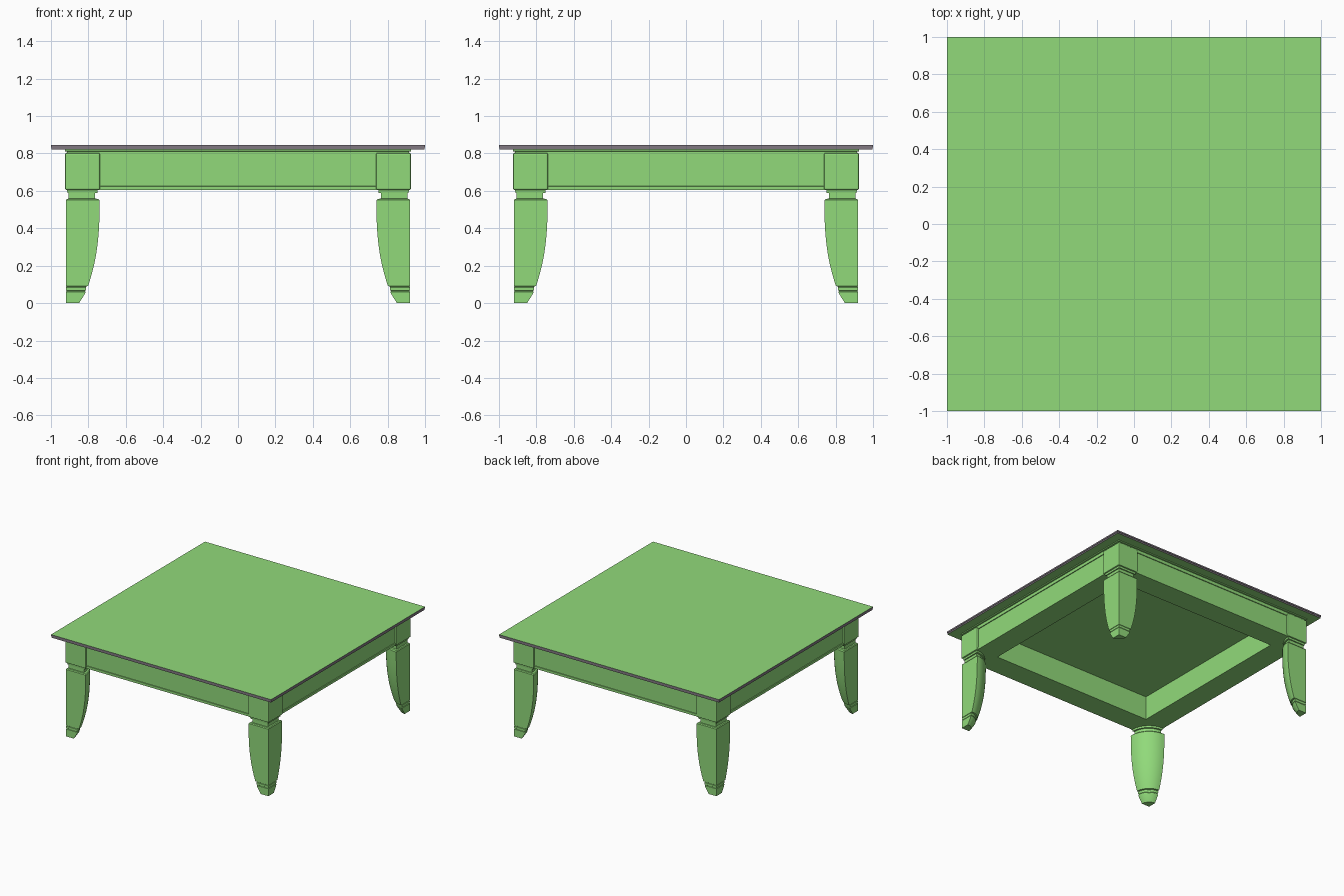
import bpy, bmesh, math
from mathutils import Matrix, Vector

cube = bpy.data.objects.get("Cube")
if cube:
    bpy.data.objects.remove(cube, do_unlink=True)


def material(name, colour):
    m = bpy.data.materials.new(name)
    m.use_nodes = True
    m.diffuse_color = colour
    m.node_tree.nodes["Principled BSDF"].inputs["Base Color"].default_value = colour
    return m


GREEN = material("leaf green paint", (0.283, 0.70, 0.195, 1))
RIM = material("mauve grey edging", (0.22, 0.19, 0.22, 1))


def finish(bm, name, turn=0, smooth=False):
    """Turn the part about the table centre and make it an object."""
    bm.transform(Matrix.Rotation(turn * math.pi / 2, 4, "Z"))
    bmesh.ops.recalc_face_normals(bm, faces=bm.faces)
    mesh = bpy.data.meshes.new(name)
    bm.to_mesh(mesh)
    bm.free()
    ob = bpy.data.objects.new(name, mesh)
    bpy.context.scene.collection.objects.link(ob)
    mesh.materials.append(GREEN)
    if smooth:
        bpy.ops.object.select_all(action="DESELECT")
        ob.select_set(True)
        bpy.context.view_layer.objects.active = ob
        bpy.ops.object.shade_smooth_by_angle(angle=math.radians(30))
    return ob


def box(lo, hi):
    bm = bmesh.new()
    lo, hi = Vector(lo), Vector(hi)
    bmesh.ops.create_cube(bm, size=1)
    for v in bm.verts:
        v.co = (lo + hi) / 2 + Vector(c * s for c, s in zip(v.co, hi - lo))
    return bm


def panel(bm, direction, margin, depth):
    """Recess the face looking in a direction inside a flat border."""
    bm.normal_update()
    face = max(bm.faces, key=lambda f: f.normal.dot(Vector(direction)))
    bmesh.ops.inset_region(bm, faces=[face], thickness=margin)
    bmesh.ops.inset_region(bm, faces=[face], thickness=0.001, depth=depth)


def loft(rings):
    """Skin a stack of equal rings and cap both ends."""
    bm = bmesh.new()
    rows = [[bm.verts.new(p) for p in ring] for ring in rings]
    n = len(rows[0])
    for a, b in zip(rows, rows[1:]):
        for i in range(n):
            j = (i + 1) % n
            bm.faces.new((a[i], a[j], b[j], b[i]))
    bm.faces.new(rows[0])
    bm.faces.new(rows[-1])
    return bm


def square(half, z):
    return [(x * half, y * half, z) for x, y in ((-1, -1), (1, -1), (1, 1), (-1, 1))]


def leg_section(z, outer, inner, steps=12):
    """Square outer corner with a quarter round towards the table centre."""
    w = outer - inner
    ring = [(outer, outer, z)]
    for i in range(steps + 1):
        a = math.pi / 2 * i / steps
        ring.append((outer - w * math.cos(a), outer - w * math.sin(a), z))
    return ring


# Table top with a grey edging that has one fine step
top = finish(loft([square(0.998, 0.82), square(0.998, 0.832),
                   square(1, 0.833), square(1, 0.845)]), "table_top")
top.data.materials.append(RIM)
for p in top.data.polygons:
    if abs(p.normal.z) < 0.99:
        p.material_index = 1

# Stepped moulding under the top
finish(loft([square(0.915, 0.80), square(0.915, 0.81),
             square(0.925, 0.812), square(0.925, 0.82)]), "top_moulding")

# Apron rails with recessed panels
for k, side in enumerate(("front", "left", "back", "right")):
    rail = box((-0.76, -0.916, 0.605), (0.76, -0.73, 0.804))
    panel(rail, (0, -1, 0), 0.028, -0.006)
    finish(rail, side + "_apron", k)

# Leg profile: height, outer position, inner position
foot = [(0, 0.92, 0.85), (0.05, 0.92, 0.818), (0.06, 0.92, 0.815),
        (0.062, 0.917, 0.818), (0.066, 0.917, 0.818), (0.068, 0.92, 0.814),
        (0.084, 0.92, 0.811), (0.086, 0.917, 0.814), (0.089, 0.917, 0.814)]
shaft = [(0.091 + 0.459 * t, 0.92, 0.802 - 0.062 * (1 - (1 - t) ** 2.6))
         for t in (i / 12 for i in range(13))]
neck = [(0.557, 0.915, 0.748), (0.559, 0.905, 0.765), (0.588, 0.905, 0.765),
        (0.59, 0.912, 0.752), (0.606, 0.914, 0.75)]

# Corner blocks and legs
for k, corner in enumerate(("back_left", "back_right", "front_right", "front_left")):
    block = box((0.738, 0.738, 0.605), (0.925, 0.925, 0.803))
    bmesh.ops.bevel(block, geom=block.edges[:], offset=0.008, segments=2,
                    profile=0.5, affect="EDGES")
    finish(block, corner + "_corner_block", k)
    finish(loft([leg_section(*row) for row in foot + shaft + neck]),
           corner + "_leg", k, smooth=True)
